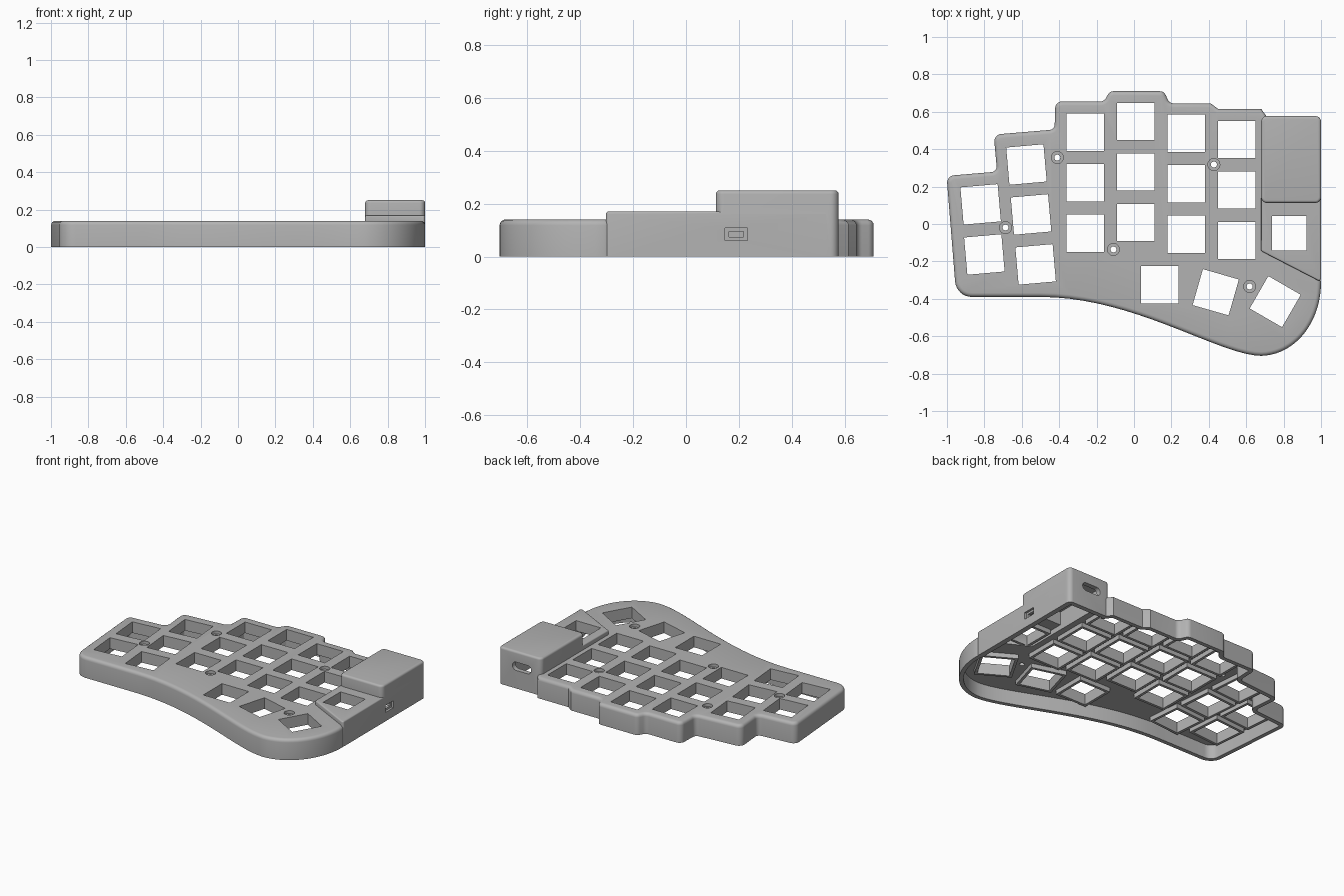
import bpy, bmesh, math
from mathutils import Vector, Matrix
from mathutils.geometry import interpolate_bezier

cube = bpy.data.objects.get("Cube")
if cube:
    bpy.data.objects.remove(cube, do_unlink=True)

grey = bpy.data.materials.new("matte_grey")
grey.use_nodes = True
grey.diffuse_color = (0.45, 0.45, 0.45, 1)
grey.node_tree.nodes["Principled BSDF"].inputs["Base Color"].default_value = (0.45, 0.45, 0.45, 1)


def rounded(corners):
    """Counter-clockwise outline from (x, y, radius) corners."""
    out = []
    count = len(corners)
    for i, (x, y, r) in enumerate(corners):
        p = Vector((x, y))
        a = (p - Vector(corners[i - 1][:2])).normalized()
        b = (Vector(corners[(i + 1) % count][:2]) - p).normalized()
        turn = a.angle(b)
        if r == 0 or turn < 0.02:
            out.append(p)
            continue
        d, k = r * math.tan(turn / 2), r * math.tan(turn / 4) * 4 / 3
        start, end = p - a * d, p + b * d
        steps = max(4, int(math.degrees(turn) / 12) + 2)
        arc = interpolate_bezier(start, start + a * k, end - b * k, end, steps)
        out += [Vector((q.x, q.y)) for q in arc]
    area = sum(out[i - 1].x * q.y - q.x * out[i - 1].y for i, q in enumerate(out))
    return out if area > 0 else out[::-1]


def inset(outline, dist):
    out = []
    for i, p in enumerate(outline):
        a = (p - outline[i - 1]).normalized()
        b = (outline[(i + 1) % len(outline)] - p).normalized()
        n1, n2 = Vector((-a.y, a.x)), Vector((-b.y, b.x))
        out.append(p + (n1 + n2) * (dist / (1 + n1.dot(n2))))
    return out


def solid(name, parts):
    """One mesh made of upright prisms: (outline, bottom, top, top edge radius)."""
    bm = bmesh.new()
    for outline, z0, z1, r in parts:
        levels = [(0, z0)]
        if r:
            for i in range(5):
                t = math.radians(22.5 * i)
                levels.append((r * (1 - math.cos(t)), z1 - r + r * math.sin(t)))
        else:
            levels.append((0, z1))
        rings = [[bm.verts.new((p.x, p.y, z)) for p in inset(outline, d)] for d, z in levels]
        for low, high in zip(rings, rings[1:]):
            for i in range(len(low)):
                bm.faces.new((low[i - 1], low[i], high[i], high[i - 1]))
        bm.faces.new(rings[0][::-1])
        bm.faces.new(rings[-1])
    bmesh.ops.recalc_face_normals(bm, faces=bm.faces)
    mesh = bpy.data.meshes.new(name)
    bm.to_mesh(mesh)
    bm.free()
    mesh.materials.append(grey)
    ob = bpy.data.objects.new(name, mesh)
    bpy.context.collection.objects.link(ob)
    return ob


def combine(target, other, operation):
    other.hide_render = True
    mod = target.modifiers.new(operation.lower(), "BOOLEAN")
    mod.operation, mod.solver, mod.object = operation, "EXACT", other
    bpy.context.view_layer.objects.active = target
    bpy.ops.object.modifier_apply(modifier=mod.name)
    bpy.data.objects.remove(other, do_unlink=True)


def rect(x0, y0, x1, y1, r=0):
    return rounded([(x0, y0, r), (x1, y0, r), (x1, y1, r), (x0, y1, r)])


def square(x, y, size, deg):
    turn, h = Matrix.Rotation(math.radians(deg), 2), size / 2
    return [turn @ p + Vector((x, y)) for p in rect(-h, -h, h, h)]


def circle(x, y, r):
    return [Vector((x + r * math.cos(math.tau * i / 24), y + r * math.sin(math.tau * i / 24)))
            for i in range(24)]


def curve(*points):
    return [(p.x, p.y, 0) for p in interpolate_bezier(*[Vector(p) for p in points], 20)]


# Case outline: thumb bulge, sweeping front edge, then stepped back edge
case_outline = rounded(
    curve((1, -0.31), (1, -0.53), (0.86, -0.70), (0.68, -0.705))
    + curve((0.68, -0.705), (0.45, -0.70), (0.0, -0.39), (-0.5, -0.39))[1:]
    + [(-0.95, -0.39, 0.09), (-1.002, 0.257, 0.04),
       (-0.732, 0.28, 0.03), (-0.75, 0.478, 0.04),
       (-0.425, 0.505, 0.03), (-0.42, 0.655, 0.035),
       (-0.16, 0.655, 0.035), (-0.13, 0.71, 0.035),
       (0.16, 0.71, 0.035), (0.19, 0.645, 0.035),
       (0.41, 0.645, 0), (0.45, 0.615, 0),
       (0.68, 0.615, 0), (0.72, 0.56, 0),
       (0.99, 0.56, 0.035), (0.99, -0.28, 0)])
case = solid("keyboard_case", [(case_outline, 0, 0.14, 0.022)])

# Raised controller bay and its tall cover
bay = rounded([(0.68, -0.145, 0.012), (1, -0.31, 0.012), (1, 0.55, 0.02), (0.68, 0.55, 0.02)])
combine(case, solid("controller_bay", [(bay, 0, 0.17, 0.009)]), "UNION")
cover = rect(0.68, 0.113, 1, 0.577, 0.03)
combine(case, solid("controller_cover", [(cover, 0, 0.25, 0.014)]), "UNION")

# Hollow underside, deeper below the bay and the cover
combine(case, solid("main_cavity", [(inset(case_outline, 0.028), -0.05, 0.095, 0)]), "DIFFERENCE")
bay_room = rounded([(0.71, -0.125, 0), (0.965, -0.256, 0), (0.965, 0.3, 0), (0.71, 0.3, 0)])
combine(case, solid("bay_cavity", [(bay_room, -0.06, 0.13, 0)]), "DIFFERENCE")
combine(case, solid("cover_cavity", [(rect(0.71, 0.143, 0.966, 0.545), -0.07, 0.22, 0)]), "DIFFERENCE")

# Key positions: (x, y, turn) for finger columns and thumb keys
keys = [(-0.82, 0.105, 5), (-0.80, -0.163, 5)]
keys += [(-0.575 + 0.0245 * i, 0.318 - 0.267 * i, 5) for i in range(3)]
for x, top in ((-0.26, 0.49), (0.01, 0.548), (0.28, 0.485), (0.55, 0.452)):
    keys += [(x, top - 0.27 * i, 0) for i in range(3)]
keys += [(0.137, -0.324, 0), (0.437, -0.365, -16), (0.755, -0.415, -30)]
bay_key = (0.83, -0.05)

# Collars below the plate, then switch openings
collars = [(square(x, y, 0.236, a), 0.065, 0.12, 0) for x, y, a in keys]
collars.append((square(*bay_key, 0.22, 0), 0.1, 0.15, 0))
combine(case, solid("switch_collars", collars), "UNION")
openings = [(square(x, y, 0.2, a), -0.05, 0.3, 0) for x, y, a in keys]
openings.append((square(*bay_key, 0.185, 0), -0.05, 0.3, 0))
combine(case, solid("switch_openings", openings), "DIFFERENCE")

# Counterbored screw holes
screws = [(-0.41, 0.355), (0.427, 0.318), (-0.687, -0.019), (-0.11, -0.136), (0.618, -0.334)]
combine(case, solid("screw_heads", [(circle(x, y, 0.032), 0.12, 0.2, 0) for x, y in screws]), "DIFFERENCE")
combine(case, solid("screw_shafts", [(circle(x, y, 0.016), -0.05, 0.2, 0) for x, y in screws]), "DIFFERENCE")

# Cable socket on the right wall
combine(case, solid("socket_recess", [(rect(0.985, 0.147, 1.05, 0.232), 0.06, 0.107, 0)]), "DIFFERENCE")
combine(case, solid("socket_slot", [(rect(0.93, 0.162, 1.06, 0.217), 0.073, 0.094, 0)]), "DIFFERENCE")

# Rounded port through the back wall
port = solid("back_port", [(rect(-0.07, -0.028, 0.07, 0.028, 0.0275), -0.1, 0.1, 0)])
port.data.transform(Matrix.Translation((0.825, 0.58, 0.15)) @ Matrix.Rotation(math.pi / 2, 4, "X"))
combine(case, port, "DIFFERENCE")

# Smooth rounded edges, crisp openings
bpy.ops.object.select_all(action="DESELECT")
case.select_set(True)
bpy.context.view_layer.objects.active = case
bpy.ops.object.shade_smooth_by_angle(angle=math.radians(30))
